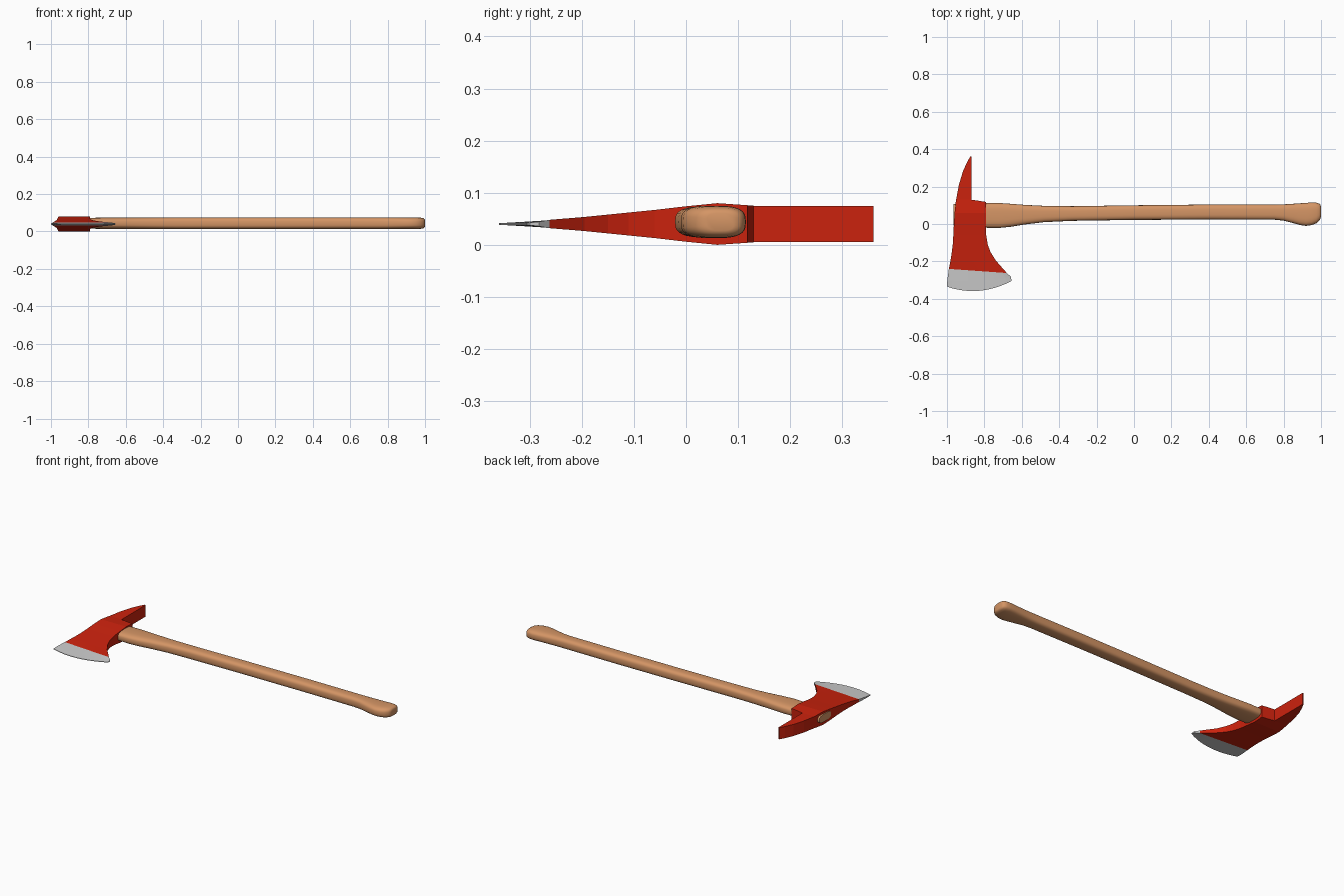
import bpy, bmesh, math

if "Cube" in bpy.data.objects:
    bpy.data.objects.remove(bpy.data.objects["Cube"])

MID = 0.04  # height of the axe's middle plane


def material(name, rgb):
    m = bpy.data.materials.new(name)
    m.diffuse_color = (*rgb, 1)
    m.use_nodes = True
    m.node_tree.nodes["Principled BSDF"].inputs["Base Color"].default_value = m.diffuse_color
    return m


def loft(name, rings, mat=None):
    """Skin closed rings of equal length and cap both ends."""
    bm = bmesh.new()
    rows = [[bm.verts.new(p) for p in ring] for ring in rings]
    n = len(rows[0])
    for a, b in zip(rows, rows[1:]):
        for i in range(n):
            bm.faces.new((a[i], a[(i + 1) % n], b[(i + 1) % n], b[i]))
    bm.faces.new(rows[0])
    bm.faces.new(rows[-1])
    bmesh.ops.recalc_face_normals(bm, faces=bm.faces)
    mesh = bpy.data.meshes.new(name)
    bm.to_mesh(mesh)
    bm.free()
    ob = bpy.data.objects.new(name, mesh)
    bpy.context.collection.objects.link(ob)
    if mat:
        mesh.materials.append(mat)
    return ob


def blade_ring(left, right, half, bow=0.0, n=12):
    """Flat slab section from left to right, bowed toward -y."""
    pts = []
    for i in range(n + 1):
        t = i / n
        pts.append((left[0] + (right[0] - left[0]) * t,
                    left[1] + (right[1] - left[1]) * t - bow * 4 * t * (1 - t)))
    return ([(x, y, MID + half) for x, y in pts]
            + [(x, y, MID - half) for x, y in reversed(pts)])


red = material("red_paint", (0.60, 0.016, 0.004))
wood = material("wood", (0.66, 0.30, 0.13))

# Axe head: pick end, shoulder, eye and flared cheek (y, x left, x right, half thickness)
head_rows = [
    (0.36, -0.876, -0.870, 0.035), (0.33, -0.893, -0.87, 0.035),
    (0.28, -0.915, -0.87, 0.035), (0.21, -0.936, -0.87, 0.035),
    (0.13, -0.951, -0.87, 0.035), (0.118, -0.953, -0.79, 0.036),
    (0.06, -0.959, -0.79, 0.040), (0.0, -0.963, -0.79, 0.034),
    (-0.06, -0.966, -0.79, 0.027), (-0.11, -0.969, -0.782, 0.022),
    (-0.15, -0.974, -0.767, 0.018), (-0.195, -0.981, -0.739, 0.0135),
]
bevel = ((-0.99, -0.24), (-0.68, -0.262))
rings = [blade_ring((xl, y), (xr, y), h) for y, xl, xr, h in head_rows]
rings.append(blade_ring(*bevel, 0.008))
loft("axe_head", rings, red)

# Bare steel cutting edge
loft("cutting_edge", [
    blade_ring(*bevel, 0.008),
    blade_ring((-0.998, -0.30), (-0.658, -0.282), 0.0045, 0.015),
    blade_ring((-1.0, -0.335), (-0.655, -0.305), 0.0015, 0.037),
])

# Handle: x, y low, y high, half height
handle_rows = [
    (-0.966, -0.008, 0.106, 0.023), (-0.79, -0.020, 0.112, 0.029),
    (-0.72, -0.021, 0.112, 0.030), (-0.66, -0.015, 0.108, 0.030),
    (-0.58, -0.002, 0.102, 0.030), (-0.48, 0.010, 0.097, 0.030),
    (-0.33, 0.017, 0.095, 0.031), (0.0, 0.022, 0.100, 0.031),
    (0.4, 0.024, 0.104, 0.031), (0.75, 0.023, 0.104, 0.031),
    (0.80, 0.018, 0.105, 0.031), (0.85, 0.005, 0.108, 0.031),
    (0.89, -0.006, 0.111, 0.031), (0.92, -0.010, 0.113, 0.031),
    (0.95, -0.006, 0.115, 0.031), (0.975, 0.004, 0.114, 0.030),
    (0.99, 0.018, 0.109, 0.027), (0.997, 0.028, 0.102, 0.023),
    (1.0, 0.040, 0.092, 0.017),
]


def handle_ring(x, lo, hi, h, n=32):
    """Rounded rectangular section."""
    ring = []
    for i in range(n):
        a = 2 * math.pi * i / n
        c, s = math.cos(a), math.sin(a)
        ring.append((x, (lo + hi) / 2 + (hi - lo) / 2 * math.copysign(abs(c) ** 0.66, c),
                     MID + 0.004 + h * math.copysign(abs(s) ** 0.66, s)))
    return ring


handle = loft("handle", [handle_ring(*r) for r in handle_rows], wood)
bpy.context.view_layer.objects.active = handle
handle.select_set(True)
bpy.ops.object.shade_smooth_by_angle(angle=math.radians(50))
